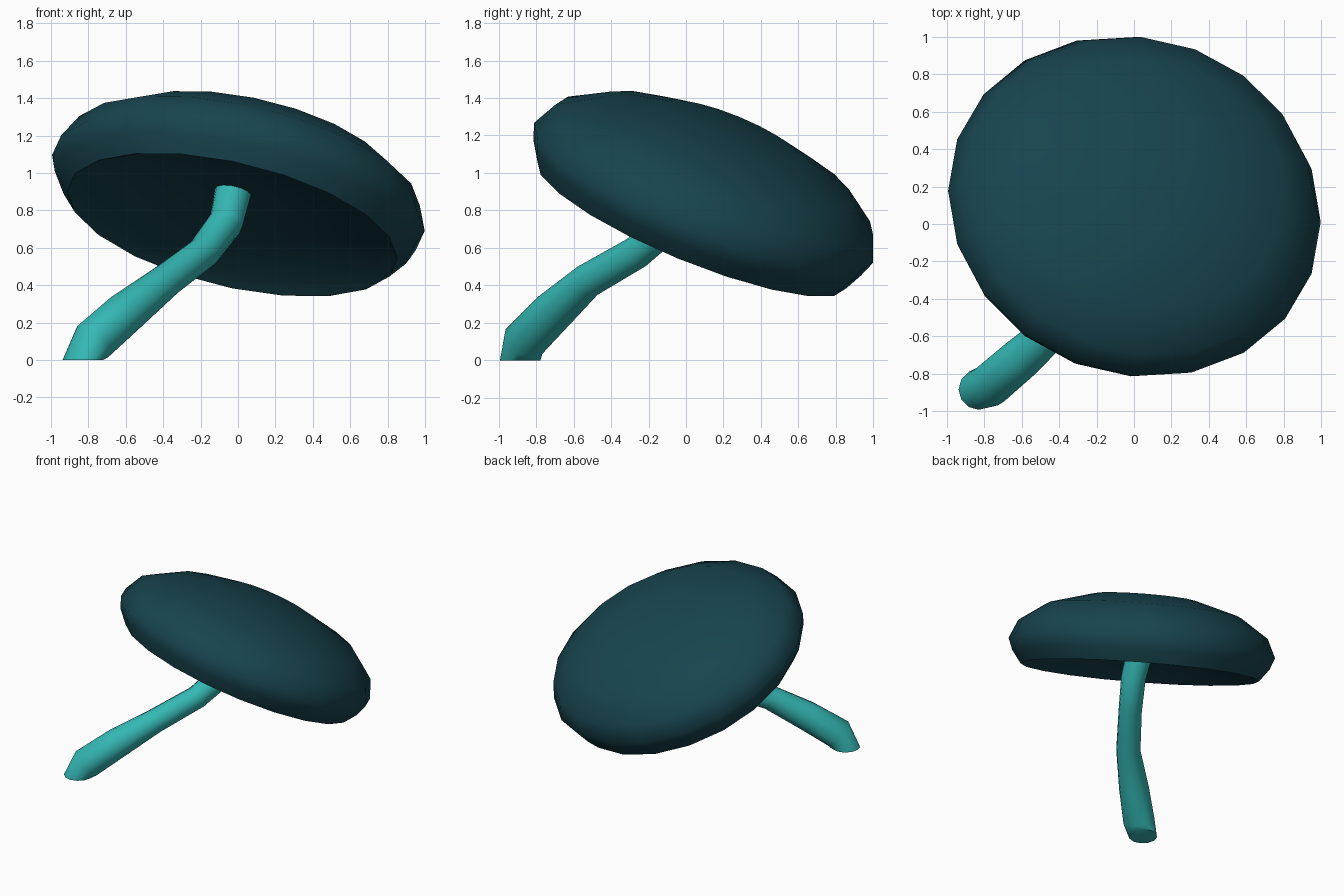
import bpy, bmesh, math
from mathutils import Vector

if "Cube" in bpy.data.objects:
    bpy.data.objects.remove(bpy.data.objects["Cube"])


def material(name, rgb):
    mat = bpy.data.materials.new(name)
    mat.diffuse_color = (*rgb, 1)
    mat.use_nodes = True
    mat.node_tree.nodes["Principled BSDF"].inputs["Base Color"].default_value = mat.diffuse_color
    return mat


def finish(name, bm, mat, angle):
    bmesh.ops.recalc_face_normals(bm, faces=bm.faces)
    mesh = bpy.data.meshes.new(name)
    bm.to_mesh(mesh)
    bm.free()
    obj = bpy.data.objects.new(name, mesh)
    obj.data.materials.append(mat)
    bpy.context.collection.objects.link(obj)
    bpy.ops.object.select_all(action='DESELECT')
    bpy.context.view_layer.objects.active = obj
    obj.select_set(True)
    bpy.ops.object.shade_smooth_by_angle(angle=math.radians(angle))
    return obj


def ring(bm, center, axis, rx, ry, sides):
    z = Vector(axis).normalized()
    x = (Vector((1, 0, 0)) - z * z.x).normalized()
    y = z.cross(x)
    steps = [2 * math.pi * i / sides for i in range(sides)]
    return [bm.verts.new(center + x * rx * math.cos(a) + y * ry * math.sin(a)) for a in steps]


def bridge(bm, a, b):
    n = len(a)
    for i in range(n):
        j = (i + 1) % n
        bm.faces.new((a[i], a[j], b[j], b[i]))


def fan(bm, loop, tip):
    v = bm.verts.new(tip)
    for i in range(len(loop)):
        bm.faces.new((loop[i], loop[(i + 1) % len(loop)], v))


# Tilted cap: (radius, height along axis, downhill shift), from hollow underside over the rim to the crown
cap_axis = Vector((0.215, 0.372, 0.903)).normalized()
cap_center = Vector((0.0, 0.09, 0.885))
down_x = (Vector((1, 0, 0)) - cap_axis * cap_axis.x).normalized()
downhill = (down_x * 0.7 + cap_axis.cross(down_x) * 0.7)
cap_profile = [(0.50, -0.06, 0.01), (0.82, -0.13, 0.01), (0.875, -0.16, 0.01), (0.905, -0.175, 0.01),
               (0.985, -0.08, 0.0), (1.02, 0.01, 0.0), (0.955, 0.15, 0.01),
               (0.75, 0.285, 0.035), (0.40, 0.385, 0.03)]
bm = bmesh.new()
rings = []
for r, h, s in cap_profile:
    squash = 0.985 if h < -0.1 else 0.96
    rings.append(ring(bm, cap_center + cap_axis * h + downhill * s, cap_axis, r, r * squash, 20))
for a, b in zip(rings, rings[1:]):
    bridge(bm, a, b)
fan(bm, rings[0], cap_center + cap_axis * 0.0)
fan(bm, rings[-1], cap_center + cap_axis * 0.415)
finish("mushroom_cap", bm, material("cap_dark_teal", (0.009, 0.058, 0.077)), 50)

# Bent stem: centre points and radii, flat on the ground and running into the hollow of the cap
path = [Vector(p) for p in ((-0.83, -0.885, 0), (-0.775, -0.865, 0.10), (-0.60, -0.715, 0.255),
                            (-0.385, -0.525, 0.425), (-0.185, -0.265, 0.575),
                            (-0.065, -0.085, 0.735), (-0.02, 0.06, 0.93))]
radii = [0.108, 0.118, 0.113, 0.092, 0.088, 0.093, 0.1]
bm = bmesh.new()
rings = []
for i, (p, r) in enumerate(zip(path, radii)):
    tangent = path[min(i + 1, 6)] - path[max(i - 1, 0)]
    axis = Vector((0, 0, 1)) if i == 0 else tangent.normalized()
    rings.append(ring(bm, p, axis, r, r, 12))
for a, b in zip(rings, rings[1:]):
    bridge(bm, a, b)
bm.faces.new(rings[0])
bm.faces.new(rings[-1])
finish("mushroom_stem", bm, material("stem_turquoise", (0.035, 0.48, 0.46)), 50)
